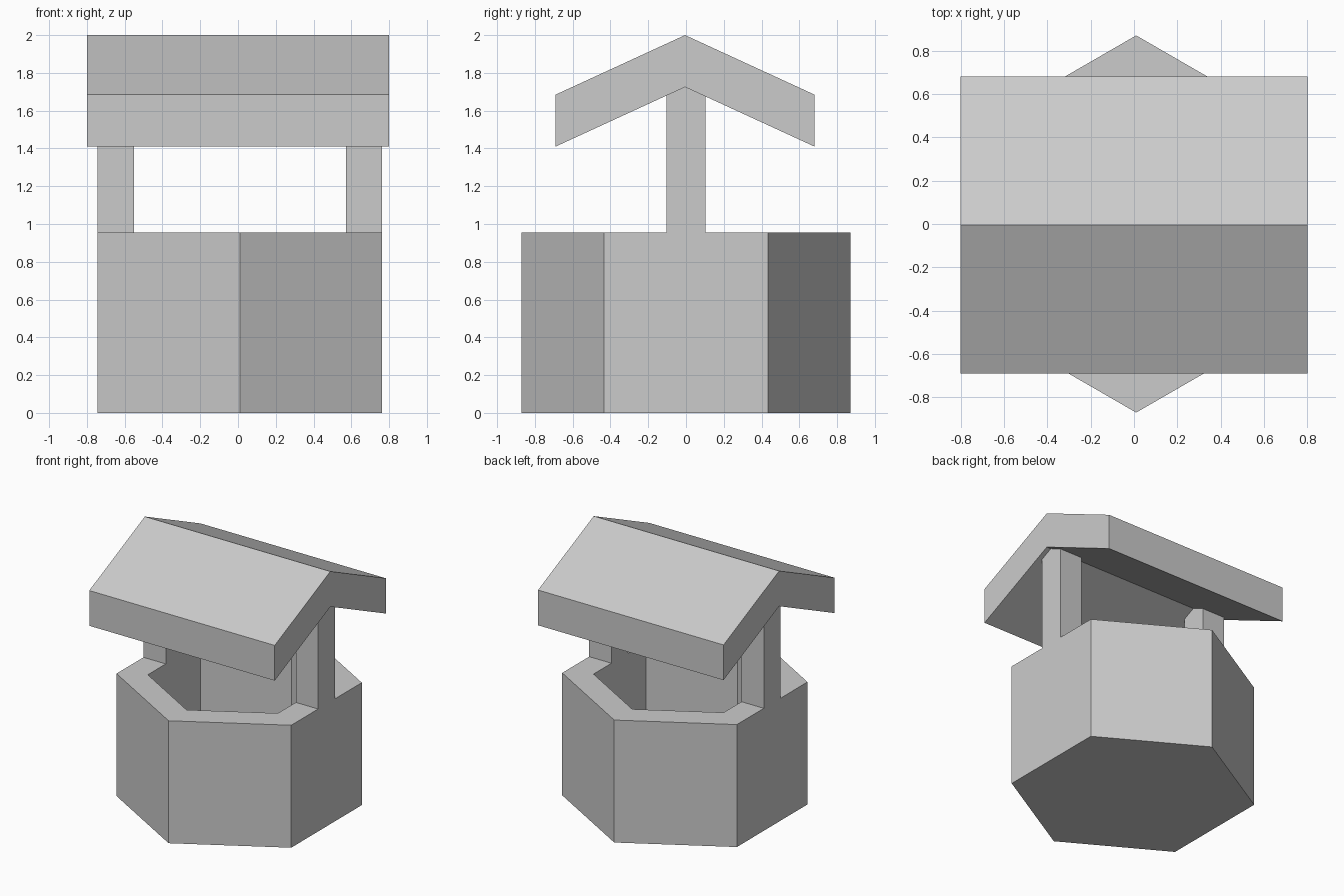
import bpy, bmesh
from math import sin, cos, pi

if "Cube" in bpy.data.objects:
    bpy.data.objects.remove(bpy.data.objects["Cube"])

CX = 0.01            # well axis
R_OUT, R_IN = 0.87, 0.648
RIM, FLOOR = 0.955, 0.19


def make_object(name, bm):
    bmesh.ops.recalc_face_normals(bm, faces=bm.faces)
    mesh = bpy.data.meshes.new(name)
    bm.to_mesh(mesh)
    bm.free()
    obj = bpy.data.objects.new(name, mesh)
    bpy.context.collection.objects.link(obj)
    return obj


def extrude_profile(name, profile, x0, x1):
    """Extrude a (y, z) profile along x."""
    bm = bmesh.new()
    face = bm.faces.new([bm.verts.new((x0, y, z)) for y, z in profile])
    ext = bmesh.ops.extrude_face_region(bm, geom=[face], use_keep_orig=True)
    verts = [v for v in ext["geom"] if isinstance(v, bmesh.types.BMVert)]
    bmesh.ops.translate(bm, verts=verts, vec=(x1 - x0, 0, 0))
    return make_object(name, bm)


# Hexagonal well wall with a sunken floor: rings joined from outside to inside
bm = bmesh.new()
rings = []
for r, z in [(R_OUT, 0), (R_OUT, RIM), (R_IN, RIM), (R_IN, FLOOR)]:
    rings.append([bm.verts.new((CX + r * sin(i * pi / 3), r * cos(i * pi / 3), z))
                  for i in range(6)])
for a, b in zip(rings, rings[1:]):
    for i in range(6):
        j = (i + 1) % 6
        bm.faces.new((a[i], a[j], b[j], b[i]))
bm.faces.new(rings[0])
bm.faces.new(rings[-1])
make_object("well_wall", bm)

# Posts, flush with the wall, tops cut to the roof slope
post = [(-0.103, RIM), (0.103, RIM), (0.103, 1.677), (-0.005, 1.725), (-0.103, 1.68)]
outer, inner = R_OUT * cos(pi / 6), R_IN * cos(pi / 6)
for name, side in (("left_post", -1), ("right_post", 1)):
    extrude_profile(name, post, CX + side * inner, CX + side * outer)

# Gabled roof slab
roof = [(-0.69, 1.41), (-0.005, 1.725), (0.68, 1.41),
        (0.68, 1.685), (-0.005, 2.0), (-0.69, 1.685)]
extrude_profile("roof", roof, -0.8, 0.8)
